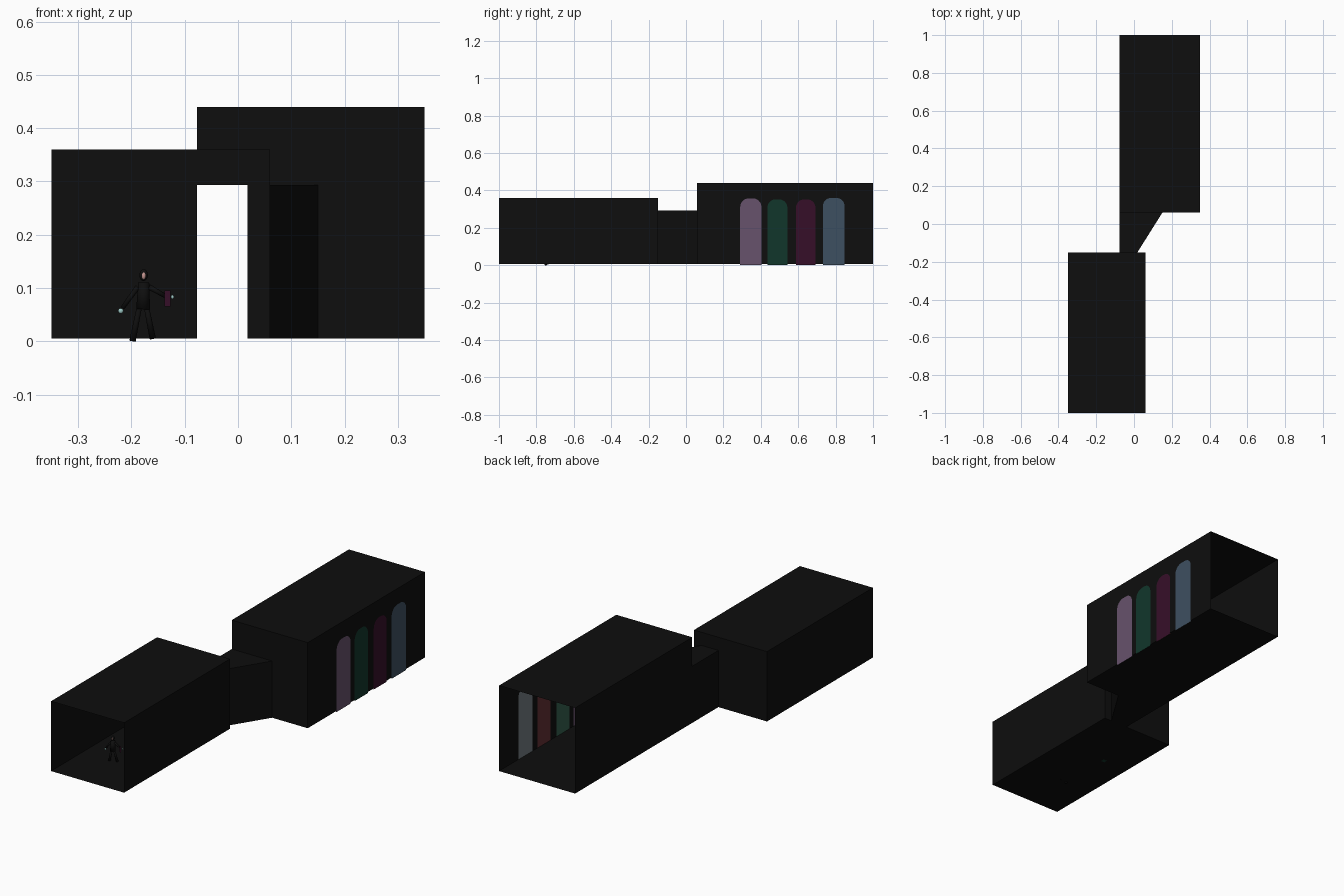
import bpy, bmesh, math
from mathutils import Vector

if "Cube" in bpy.data.objects:
    bpy.data.objects.remove(bpy.data.objects["Cube"])


def material(name, r, g, b):
    m = bpy.data.materials.new(name)
    m.diffuse_color = (r, g, b, 1)
    m.use_nodes = True
    m.node_tree.nodes["Principled BSDF"].inputs["Base Color"].default_value = m.diffuse_color
    return m


BLACK = material("black", 0.0044, 0.0044, 0.0044)
PURPLE = material("dusty purple", 0.135, 0.085, 0.15)
GREEN = material("dark green", 0.0056, 0.037, 0.024)
MAROON = material("maroon", 0.037, 0.0048, 0.022)
SLATE = material("slate blue", 0.048, 0.08, 0.12)
PALE = material("pale grey blue", 0.17, 0.20, 0.22)
RED = material("dull red", 0.127, 0.03, 0.034)
MINT = material("muted green", 0.034, 0.114, 0.074)
CYAN = material("light cyan", 0.35, 0.60, 0.58)
PINK = material("soft pink", 0.55, 0.30, 0.28)

Z0 = 0.005      # floor level
DOOR_Z = 0.293  # passage ceiling


def from_bmesh(name, bm, mat, smooth=False):
    me = bpy.data.meshes.new(name)
    bm.to_mesh(me)
    bm.free()
    me.materials.append(mat)
    if smooth:
        for p in me.polygons:
            p.use_smooth = True
    ob = bpy.data.objects.new(name, me)
    bpy.context.collection.objects.link(ob)
    return ob


def sheets(name, polygons, mat):
    """Thin single-layer walls from a list of corner loops."""
    bm = bmesh.new()
    for poly in polygons:
        bm.faces.new([bm.verts.new(c) for c in poly])
    bmesh.ops.remove_doubles(bm, verts=bm.verts, dist=1e-5)
    return from_bmesh(name, bm, mat)


def wall_y(y, x0, x1, z0, z1):
    return [(x0, y, z0), (x1, y, z0), (x1, y, z1), (x0, y, z1)]


def prism(plan, top, caps=True, skip=()):
    """Floor, ceiling and side walls of a room; skip lists the open sides."""
    faces = [[(x, y, z) for x, y in plan] for z in (Z0, top)]
    for i, a in enumerate(plan):
        b = plan[(i + 1) % len(plan)]
        if i not in skip:
            faces.append([(*a, Z0), (*b, Z0), (*b, top), (*a, top)])
    return faces


def rect(x0, x1, y0, y1):
    return [(x0, y0), (x1, y0), (x1, y1), (x0, y1)]


# front room: open front, end wall with a doorway
sheets("front_room", prism(rect(-0.35, 0.06, -1, -0.15), 0.36, skip=(0, 2)) + [
    wall_y(-0.15, -0.35, -0.077, Z0, 0.36),
    wall_y(-0.15, 0.018, 0.06, Z0, 0.36),
    wall_y(-0.15, -0.077, 0.018, DOOR_Z, 0.36)], BLACK)

# rear room: open back, front wall with a wide doorway
sheets("rear_room", prism(rect(-0.077, 0.35, 0.06, 1), 0.44, skip=(0, 2)) + [
    wall_y(0.06, 0.15, 0.35, Z0, 0.44),
    wall_y(0.06, -0.077, 0.15, DOOR_Z, 0.44)], BLACK)

# flared passage between the rooms
sheets("passage", prism([(-0.077, -0.15), (0.018, -0.15), (0.15, 0.06), (-0.077, 0.06)],
                        DOOR_Z, skip=(0, 2)), BLACK)


# round-topped window panes, one layer on each side of the wall
def pane(name, x, y0, y1, top, mat):
    r = 0.045
    pts = [(x, y0, 0.0), (x, y1, 0.0)]
    for cy, start in ((y1 - r, 0), (y0 + r, 90)):
        for i in range(9):
            a = math.radians(start + i * 90 / 8)
            pts.append((x, cy + r * math.cos(a), top - r + r * math.sin(a)))
    sheets(name, [pts], mat)


for i, (y0, y1, top, outer, inner) in enumerate((
        (0.29, 0.403, 0.357, PURPLE, PURPLE), (0.435, 0.542, 0.352, GREEN, MINT),
        (0.588, 0.692, 0.352, MAROON, RED), (0.732, 0.848, 0.36, SLATE, PALE))):
    pane(f"window_outside_{i + 1}", 0.351, y0, y1, top, outer)
    pane(f"window_inside_{i + 1}", 0.349, y0, y1, top, inner)


# small standing figure in the front room
def limb(name, a, b, r, mat):
    a, b = Vector(a), Vector(b)
    d = b - a
    bm = bmesh.new()
    bmesh.ops.create_cone(bm, cap_ends=True, segments=10, radius1=r, radius2=r * 0.8,
                          depth=d.length)
    ob = from_bmesh(name, bm, mat, True)
    ob.location = (a + b) / 2
    ob.rotation_euler = d.to_track_quat('Z', 'Y').to_euler()


def ball(name, c, r, mat):
    bm = bmesh.new()
    bmesh.ops.create_uvsphere(bm, u_segments=12, v_segments=8, radius=1)
    bmesh.ops.scale(bm, vec=r, verts=bm.verts)
    from_bmesh(name, bm, mat, True).location = c


FY = -0.75
limb("leg_left", (-0.198, FY, 0.0), (-0.185, FY, 0.065), 0.006, BLACK)
limb("leg_right", (-0.160, FY + 0.01, Z0), (-0.172, FY, 0.065), 0.006, BLACK)
limb("torso", (-0.178, FY, 0.06), (-0.177, FY, 0.110), 0.013, BLACK)
limb("arm_left", (-0.188, FY, 0.102), (-0.217, FY, 0.062), 0.005, BLACK)
limb("arm_right", (-0.167, FY, 0.102), (-0.137, FY, 0.085), 0.005, BLACK)
ball("head", (-0.177, FY, 0.124), (0.008, 0.008, 0.011), BLACK)
ball("face", (-0.177, FY - 0.005, 0.123), (0.004, 0.004, 0.007), PINK)
ball("hand_left", (-0.220, FY, 0.057), (0.005, 0.004, 0.005), CYAN)
ball("hand_right", (-0.123, FY, 0.083), (0.003, 0.003, 0.004), CYAN)
sheets("held_cloth", [wall_y(FY - 0.006, -0.138, -0.127, 0.065, 0.095)], MAROON)

# small coloured plate set in the underside of the front room floor
sheets("floor_plate", [[(x, y, 0.003) for x, y in rect(-0.213, -0.193, -0.48, -0.46)]], GREEN)
